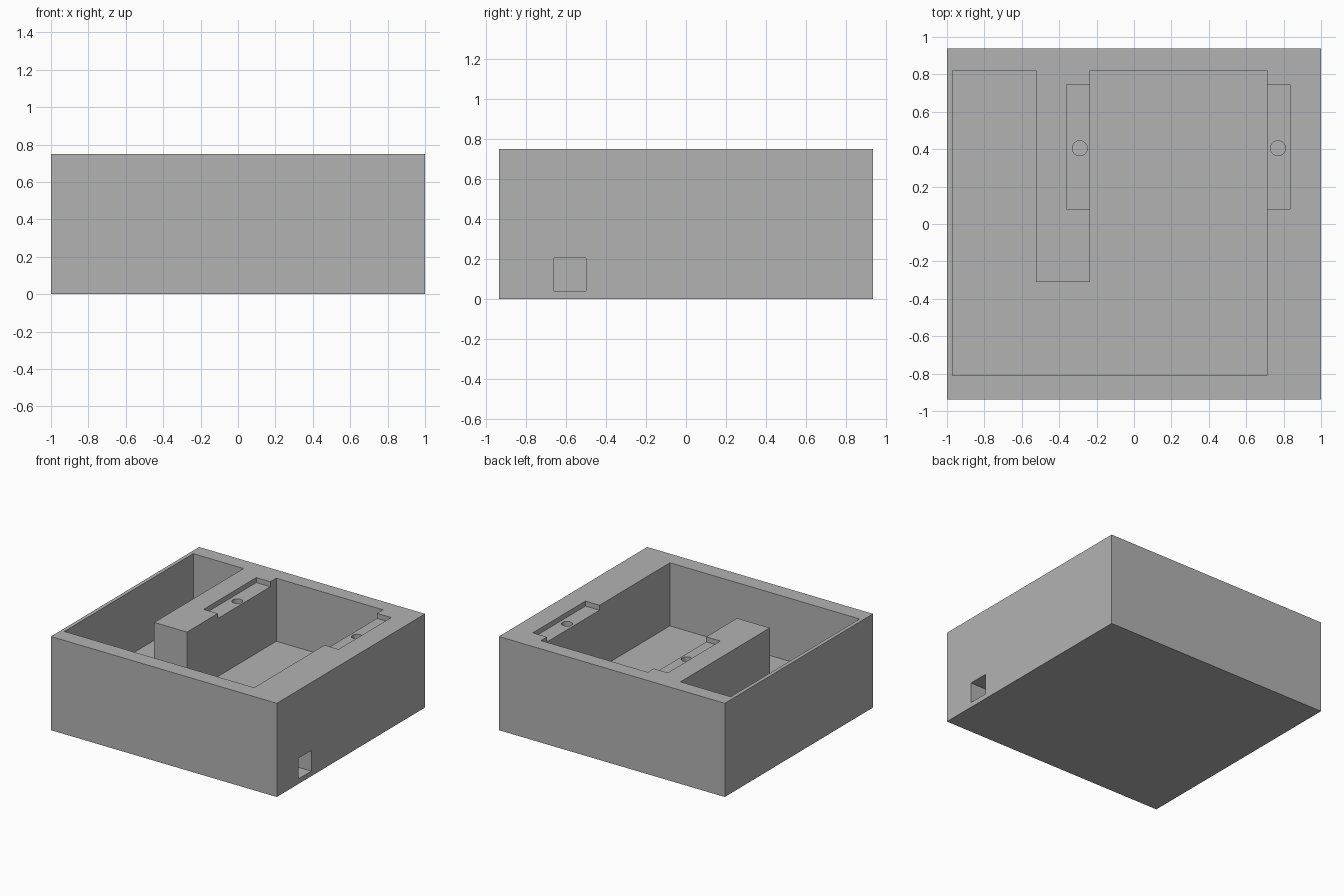
import bpy
import bmesh

cube = bpy.data.objects.get("Cube")
if cube:
    bpy.data.objects.remove(cube, do_unlink=True)

gray = bpy.data.materials.new("plain gray")
gray.use_nodes = True
color = (0.45, 0.45, 0.45, 1)
gray.diffuse_color = color
gray.node_tree.nodes["Principled BSDF"].inputs["Base Color"].default_value = color

TOP, HALF_DEPTH, FLOOR = 0.75, 0.9375, 0.245
OVER = TOP + 0.1


def prism(name, outline, z0, z1):
    """Extrude a flat outline from z0 up to z1."""
    bm = bmesh.new()
    face = bm.faces.new([bm.verts.new((x, y, z0)) for x, y in outline])
    side = bmesh.ops.extrude_face_region(bm, geom=[face])
    verts = [v for v in side["geom"] if isinstance(v, bmesh.types.BMVert)]
    bmesh.ops.translate(bm, verts=verts, vec=(0, 0, z1 - z0))
    bmesh.ops.recalc_face_normals(bm, faces=bm.faces)
    mesh = bpy.data.meshes.new(name)
    bm.to_mesh(mesh)
    bm.free()
    mesh.materials.append(gray)
    obj = bpy.data.objects.new(name, mesh)
    bpy.context.collection.objects.link(obj)
    return obj


def box(name, x0, x1, y0, y1, z0, z1):
    return prism(name, [(x0, y0), (x1, y0), (x1, y1), (x0, y1)], z0, z1)


def cut(target, cutter):
    """Subtract the cutter and remove it."""
    cutter.hide_render = True
    mod = target.modifiers.new("cut", "BOOLEAN")
    mod.operation = "DIFFERENCE"
    mod.solver = "EXACT"
    mod.object = cutter
    bpy.context.view_layer.objects.active = target
    bpy.ops.object.modifier_apply(modifier=mod.name)
    bpy.data.objects.remove(cutter, do_unlink=True)


# Solid outer block
tray = box("tray_body", -1, 1, -HALF_DEPTH, HALF_DEPTH, 0, TOP)

# Compartment wrapping around the partition wall
left, right, front, back = -0.97, 0.71, -0.81, 0.82
wall_l, wall_r, wall_end = -0.525, -0.235, -0.31
cut(tray, prism("compartment_cutter", [
    (left, front), (right, front), (right, back), (wall_r, back),
    (wall_r, wall_end), (wall_l, wall_end), (wall_l, back), (left, back),
], FLOOR, OVER))

# Shallow ledges beside the large bay, each with a round hole
for side, x0, x1, hole_x in (("right", -0.36, wall_r + 0.02, -0.29),
                             ("left", right - 0.02, 0.835, 0.77)):
    cut(tray, box(side + "_ledge_cutter", x0, x1, 0.08, 0.745, TOP - 0.04, OVER))
    bpy.ops.mesh.primitive_cylinder_add(vertices=32, radius=0.04, depth=0.4,
                                        location=(hole_x, 0.405, TOP))
    hole = bpy.context.object
    hole.data.materials.append(gray)
    cut(tray, hole)

# Square cable opening low in the side wall
cut(tray, box("cable_opening_cutter", right, 1.1, -0.665, -0.5, 0.04, 0.205))
